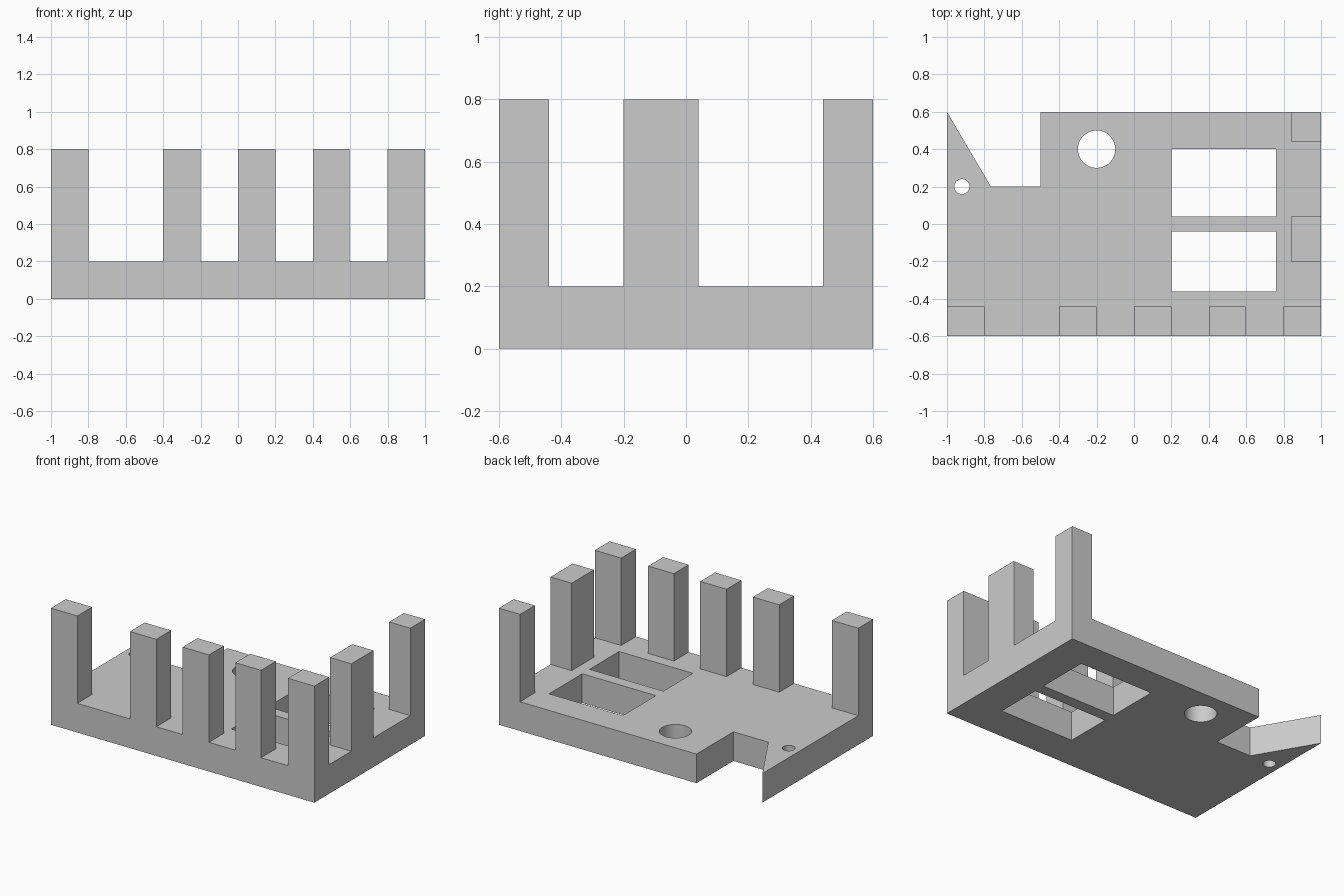
import bpy
import bmesh
import math

default = bpy.data.objects.get("Cube")
if default:
    bpy.data.objects.remove(default, do_unlink=True)

BASE_H, POST_H = 0.2, 0.8

grey = bpy.data.materials.new("light_grey")
grey.use_nodes = True
colour = (0.6, 0.6, 0.6, 1)
grey.diffuse_color = colour
grey.node_tree.nodes["Principled BSDF"].inputs["Base Color"].default_value = colour


def prism(name, outline, z0, z1, open_bottom=False):
    """Extrude a counter-clockwise outline from z0 up to z1."""
    bm = bmesh.new()
    bottom = bm.faces.new([bm.verts.new((x, y, z0)) for x, y in outline])
    result = bmesh.ops.extrude_face_region(bm, geom=[bottom], use_keep_orig=True)
    top = [v for v in result["geom"] if isinstance(v, bmesh.types.BMVert)]
    bmesh.ops.translate(bm, verts=top, vec=(0, 0, z1 - z0))
    bmesh.ops.recalc_face_normals(bm, faces=bm.faces)
    if open_bottom:
        low = [f for f in bm.faces if f.normal.z < -0.5]
        bmesh.ops.delete(bm, geom=low, context="FACES_ONLY")
    mesh = bpy.data.meshes.new(name)
    bm.to_mesh(mesh)
    bm.free()
    mesh.materials.append(grey)
    obj = bpy.data.objects.new(name, mesh)
    bpy.context.collection.objects.link(obj)
    return obj


def rect(x0, x1, y0, y1):
    return [(x0, y0), (x1, y0), (x1, y1), (x0, y1)]


def circle(x, y, r, n=48):
    steps = [2 * math.pi * i / n for i in range(n)]
    return [(x + r * math.cos(a), y + r * math.sin(a)) for a in steps]


# Base slab with the slanted notch at the back
base = prism("base_plate", [(-1, -0.6), (1, -0.6), (1, 0.6), (-0.5, 0.6),
                            (-0.5, 0.2), (-0.765, 0.2), (-1, 0.6)], 0, BASE_H)

# Two rectangular windows and two round holes cut through the slab
openings = [rect(0.2, 0.76, 0.04, 0.4), rect(0.2, 0.76, -0.36, -0.04),
            circle(-0.2, 0.4, 0.1), circle(-0.92, 0.2, 0.04)]
for outline in openings:
    cutter = prism("cutter", outline, -0.1, BASE_H + 0.1)
    cutter.hide_render = True
    cut = base.modifiers.new("opening", "BOOLEAN")
    cut.operation = "DIFFERENCE"
    cut.solver = "EXACT"
    cut.object = cutter
    bpy.context.view_layer.objects.active = base
    bpy.ops.object.modifier_apply(modifier=cut.name)
    bpy.data.objects.remove(cutter, do_unlink=True)

# Smooth hole walls, sharp edges elsewhere
bpy.ops.object.select_all(action="DESELECT")
base.select_set(True)
bpy.ops.object.shade_smooth_by_angle(angle=math.radians(30))

# Row of posts along the front edge
for i, x in enumerate((-1, -0.4, 0, 0.4, 0.8)):
    width = 0.195 if x == 0.4 else 0.2
    prism(f"front_post_{i + 1}", rect(x, x + width, -0.6, -0.44),
          BASE_H, POST_H, open_bottom=True)

# Posts along the left edge
for name, y0, y1 in (("left_middle_post", -0.2, 0.04), ("left_back_post", 0.44, 0.6)):
    prism(name, rect(0.84, 1, y0, y1), BASE_H, POST_H, open_bottom=True)
